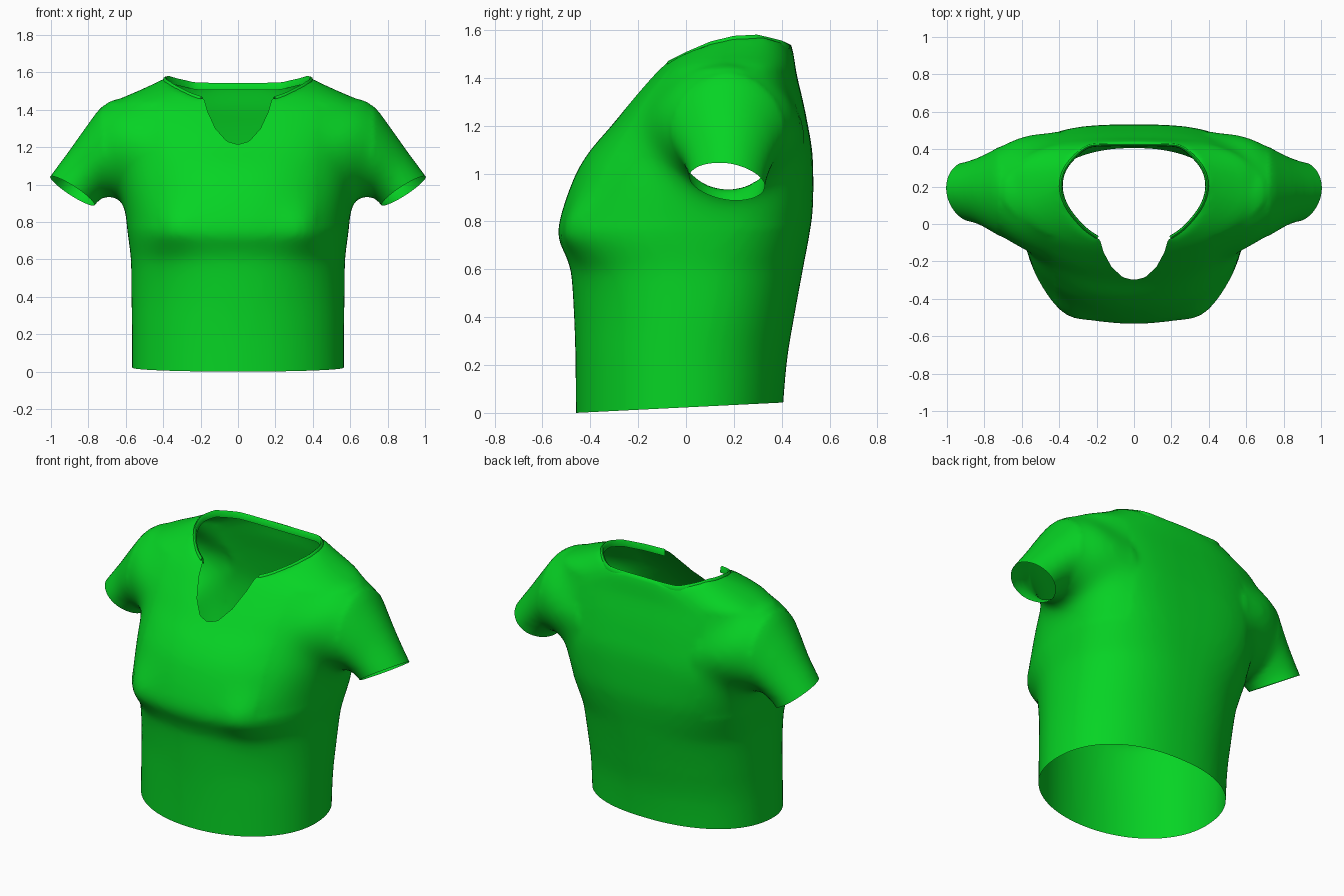
import bpy, bmesh
from math import cos, sin, tau, copysign, exp
from mathutils import Vector
from mathutils.bvhtree import BVHTree

if "Cube" in bpy.data.objects:
    bpy.data.objects.remove(bpy.data.objects["Cube"])

# Torso sections: z, half width, front y, centre y, back y, squareness front / back
TORSO = [(-.12, .567, -.46, -.03, .395, 2.05, 2.25), (.2, .567, -.462, -.02, .42, 2.05, 2.25),
         (.4, .570, -.468, 0, .452, 2.05, 2.3), (.58, .572, -.48, .02, .485, 2.15, 2.4),
         (.65, .578, -.50, .035, .498, 2.25, 2.5), (.74, .59, -.535, .05, .515, 2.3, 2.7),
         (.85, .603, -.516, .08, .53, 2.3, 2.9), (1.0, .62, -.460, .12, .532, 2.3, 3.1),
         (1.1, .62, -.398, .16, .527, 2.35, 3.1), (1.2, .63, -.312, .18, .51, 2.5, 3.0),
         (1.3, .65, -.232, .19, .49, 2.6, 2.8), (1.4, .67, -.148, .2, .466, 2.5, 2.6),
         (1.45, .645, -.10, .2, .457, 2.4, 2.5), (1.505, .525, -.04, .2, .449, 2.3, 2.5),
         (1.56, .41, .05, .22, .434, 2.2, 2.5), (1.6, .36, .1, .23, .42, 2.2, 2.5)]
# Sleeve sections: top x, top z, bottom x, bottom z, front y, back y
SLEEVE = [(.42, 1.42, .40, .90, -.22, .50), (.61, 1.462, .56, .91, -.145, .478),
          (.72, 1.425, .65, .93, -.085, .435), (.805, 1.32, .70, .94, -.045, .395),
          (.905, 1.18, .735, .92, -.005, .36), (1.005, 1.045, .77, .885, .015, .335),
          (1.07, .95, .835, .79, .025, .325)]
# Neck opening seen from above (right half); the collar starts at index 5
NECK = [(0, -.30), (.06, -.285), (.12, -.23), (.163, -.15), (.18, -.09), (.195, -.075),
        (.26, -.03), (.33, .045), (.375, .12), (.393, .2), (.378, .28), (.33, .35),
        (.25, .415), (.15, .427), (0, .427)]
RIM = [(-.1, 1.455), (0, 1.505), (.1, 1.548), (.2, 1.572), (.3, 1.577), (.4, 1.553), (.45, 1.53)]


def rim_z(y):
    for (a, za), (b, zb) in zip(RIM, RIM[1:]):
        if y <= b:
            return za + (zb - za) * (y - a) / (b - a)
    return RIM[-1][1]


def spline(points, steps):
    """Smooth curve through points of any dimension."""
    out, last = [], len(points) - 1
    for i in range(last):
        p = [Vector(points[max(0, min(last, i + k))]) for k in (-1, 0, 1, 2)]
        for k in range(steps):
            t = k / steps
            out.append(.5 * (2 * p[1] + (p[2] - p[0]) * t + (2 * p[0] - 5 * p[1] + 4 * p[2] - p[3]) * t * t
                             + (3 * p[1] - p[0] - 3 * p[2] + p[3]) * t ** 3))
    return out + [Vector(points[-1])]


def spow(v, n):
    return copysign(abs(v) ** (2 / n), v)


def loft(bm, rings):
    rows = [[bm.verts.new(p) for p in r] for r in rings]
    n = len(rows[0])
    for a, b in zip(rows, rows[1:]):
        for i in range(n):
            bm.faces.new((a[i], a[(i + 1) % n], b[(i + 1) % n], b[i]))
    bm.faces.new(rows[0][::-1])
    bm.faces.new(rows[-1])


def torso_ring(z, w, yf, yc, yb, nf, nb):
    pts = []
    for i in range(64):
        c, s = cos(tau * i / 64), sin(tau * i / 64)
        n, d = (nb, yb - yc) if s > 0 else (nf, yc - yf)
        x, y = w * spow(c, n), yc + d * spow(s, n)
        if s < 0:  # fuller chest on each side
            y -= .045 * exp(-((abs(x) - .37) / .12) ** 2 - ((z - .77) / .13) ** 2)
        pts.append((x, y, z))
    return pts


def sleeve_ring(side, tx, tz, bx, bz, y0, y1):
    pts = []
    for i in range(32):
        c, s = spow(cos(tau * i / 32), 1.88), spow(sin(tau * i / 32), 1.88)
        pts.append((side * ((tx + bx) / 2 + c * (tx - bx) / 2), (y0 + y1) / 2 + s * (y1 - y0) / 2,
                    (tz + bz) / 2 + c * (tz - bz) / 2))
    return pts


def inside(p, poly):
    hit = False
    for (x1, y1), (x2, y2) in zip(poly, poly[1:] + poly[:1]):
        if (y1 > p.y) != (y2 > p.y) and p.x < x1 + (x2 - x1) * (p.y - y1) / (y2 - y1):
            hit = not hit
    return hit


def nearest(p, poly):
    best = None
    for a, b in zip(poly, poly[1:] + poly[:1]):
        a, b = Vector(a), Vector(b)
        t = max(0, min(1, (p - a).dot(b - a) / (b - a).length_squared))
        q = a + (b - a) * t
        if best is None or (q - p).length < (best - p).length:
            best = q
    return best


def smooth(verts, times):
    for _ in range(times):
        bmesh.ops.smooth_vert(bm, verts=verts, factor=.5,
                              use_axis_x=True, use_axis_y=True, use_axis_z=True)


def make_object(name, bm):
    me = bpy.data.meshes.new(name)
    bm.to_mesh(me)
    bm.free()
    ob = bpy.data.objects.new(name, me)
    bpy.context.collection.objects.link(ob)
    return ob


green = bpy.data.materials.new("green_cloth")
green.diffuse_color = (.002, .66, .018, 1)
green.use_nodes = True
green.node_tree.nodes["Principled BSDF"].inputs["Base Color"].default_value = green.diffuse_color

# Closed torso and sleeve volumes, blended into one body
bm = bmesh.new()
loft(bm, [torso_ring(*r) for r in spline(TORSO, 4)])
for side in (1, -1):
    loft(bm, [sleeve_ring(side, *r) for r in spline(SLEEVE, 3)])
bmesh.ops.recalc_face_normals(bm, faces=bm.faces[:])
shirt = make_object("shirt_body", bm)
rem = shirt.modifiers.new("blend", 'REMESH')
rem.mode = 'VOXEL'
rem.voxel_size = .02
smo = shirt.modifiers.new("soften", 'SMOOTH')
smo.factor = .5
smo.iterations = 8
blended = shirt.evaluated_get(bpy.context.evaluated_depsgraph_get())
bm = bmesh.new()
bm.from_mesh(blended.to_mesh())
blended.to_mesh_clear()
shirt.modifiers.clear()

# Soften where the sleeves meet the torso
smooth([v for v in bm.verts if .42 < abs(v.co.x) < .72 and .78 < v.co.z < 1.43], 32)


def cut(co, no, faces):
    geom = set(faces) | {e for f in faces for e in f.edges} | {v for f in faces for v in f.verts}
    bmesh.ops.bisect_plane(bm, geom=list(geom), plane_co=co, plane_no=no, clear_outer=True)


# Open hem and cuffs
cut((0, -.46, 0), (0, .05, -1), [f for f in bm.faces if f.calc_center_median().z < .2])
for side in (1, -1):
    cut((side * 1.0, .18, 1.04), (side * .546, -.16, -.837),
        [f for f in bm.faces if all(v.co.x * side > .69 for v in f.verts)])

# Neck opening: remove the inside, then fit the edge to the outline
tree = BVHTree.FromBMesh(bm)
outline = NECK + [(-x, y) for x, y in NECK[-2:0:-1]]
bmesh.ops.delete(bm, geom=[f for f in bm.faces if f.calc_center_median().z > 1.1
                           and inside(f.calc_center_median(), outline)], context='FACES')
edge = {v for v in bm.verts if v.is_boundary and v.co.z > 1.12 and abs(v.co.x) < .5}
for v in edge:
    q = nearest(v.co.xy, outline)
    hit = tree.ray_cast(Vector((q.x, q.y, 2)), Vector((0, 0, -1)))[0]
    v.co = (q.x, q.y, hit.z if hit and q.y < -.078 else rim_z(q.y) - .008)
ring = set(edge)
for _ in range(3):
    ring |= {e.other_vert(v) for v in ring for e in v.link_edges}
smooth(list(ring - edge), 4)
bm.to_mesh(shirt.data)
bm.free()

# Collar: thin folded band around the back and sides of the neck
fine = spline(NECK[5:] + [(-x, y) for x, y in NECK[-2:4:-1]], 4)
bm = bmesh.new()
rows = []
for i, p in enumerate(fine):
    d = (fine[min(i + 1, len(fine) - 1)] - fine[max(i - 1, 0)]).normalized()
    out = Vector((d.y, -d.x))
    rows.append([bm.verts.new((*(p + out * o), rim_z(p.y) + h))
                 for o, h in ((.008, -.022), (.006, -.002), (-.002, .004), (-.01, -.002), (-.012, -.035))])
for a, b in zip(rows, rows[1:]):
    for j in range(4):
        bm.faces.new((a[j], b[j], b[j + 1], a[j + 1]))
collar = make_object("collar", bm)

for ob in (shirt, collar):
    ob.data.materials.clear()
    ob.data.materials.append(green)
    bpy.ops.object.select_all(action='DESELECT')
    ob.select_set(True)
    bpy.context.view_layer.objects.active = ob
    bpy.ops.object.shade_smooth_by_angle(angle=.9)
